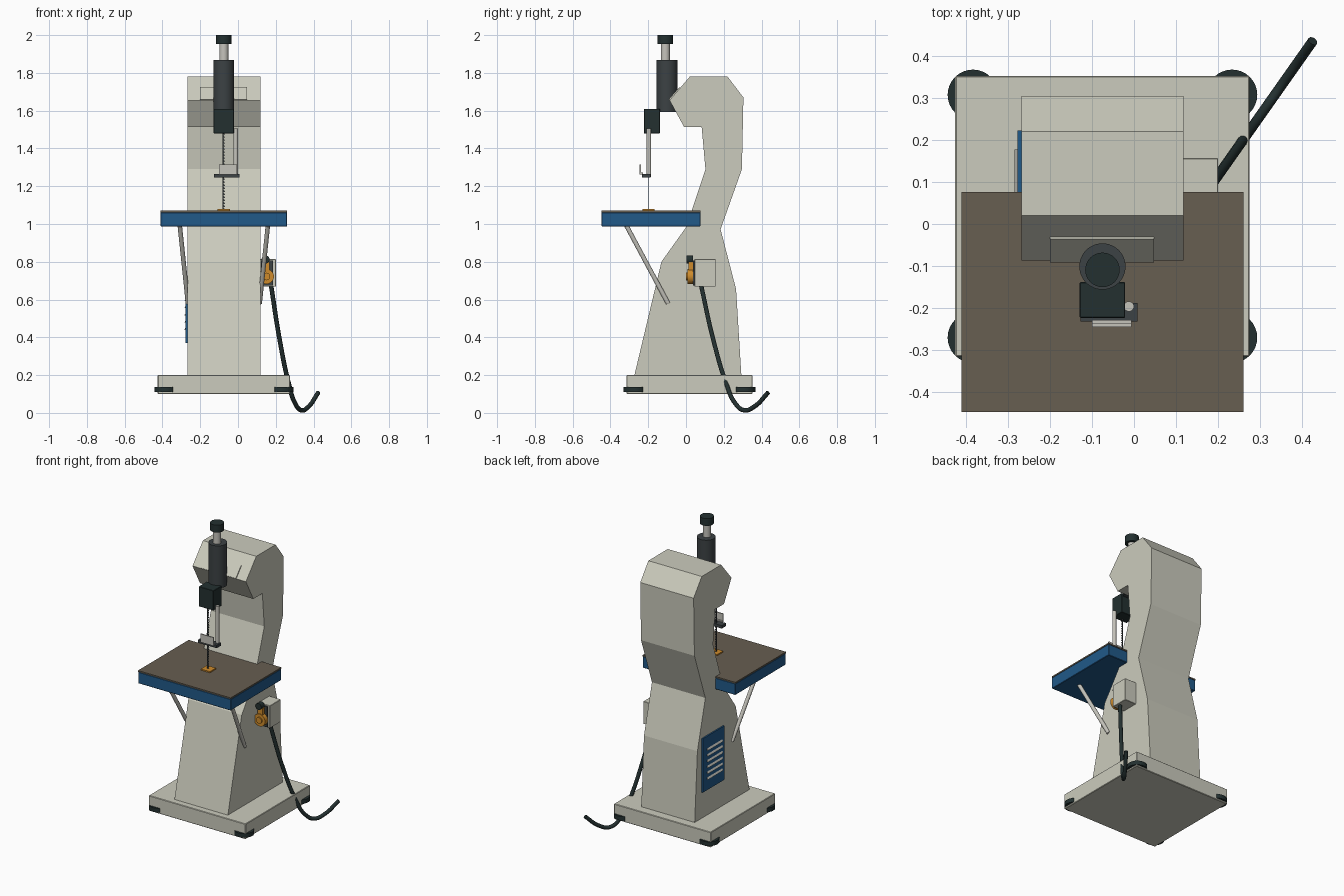
import bpy, bmesh, math
from mathutils import Vector

if "Cube" in bpy.data.objects:
    bpy.data.objects.remove(bpy.data.objects["Cube"])


def mat(name, r, g, b):
    m = bpy.data.materials.new(name)
    m.diffuse_color = (r, g, b, 1)
    m.use_nodes = True
    m.node_tree.nodes["Principled BSDF"].inputs["Base Color"].default_value = m.diffuse_color
    return m


CREAM = mat("cream paint", .60, .60, .51)
METAL = mat("pale metal", .56, .55, .50)
BLUE = mat("blue paint", .015, .10, .25)
BROWN = mat("brown table top", .135, .112, .082)
BLACK = mat("green black", .017, .030, .030)
GREY = mat("dark grey", .045, .054, .058)
ORANGE = mat("orange", .62, .26, .025)


def finish(name, bm, material, smooth=False):
    bmesh.ops.recalc_face_normals(bm, faces=bm.faces)
    me = bpy.data.meshes.new(name)
    bm.to_mesh(me)
    bm.free()
    me.materials.append(material)
    ob = bpy.data.objects.new(name, me)
    bpy.context.collection.objects.link(ob)
    if smooth:
        bpy.ops.object.select_all(action='DESELECT')
        ob.select_set(True)
        bpy.context.view_layer.objects.active = ob
        bpy.ops.object.shade_smooth_by_angle(angle=math.radians(35))
    return ob


def box(name, x0, x1, y0, y1, z0, z1, material, bevel=0):
    bm = bmesh.new()
    bmesh.ops.create_cube(bm, size=1)
    for v in bm.verts:
        v.co = ((x0 + x1) / 2 + v.co.x * (x1 - x0),
                (y0 + y1) / 2 + v.co.y * (y1 - y0),
                (z0 + z1) / 2 + v.co.z * (z1 - z0))
    if bevel:
        bmesh.ops.bevel(bm, geom=bm.edges[:], offset=bevel, segments=1, affect='EDGES')
    return finish(name, bm, material)


def rod(name, a, b, r, material, sides=32):
    a, b = Vector(a), Vector(b)
    bm = bmesh.new()
    bmesh.ops.create_cone(bm, cap_ends=True, segments=sides, radius1=r, radius2=r,
                          depth=(b - a).length)
    bm.transform((b - a).to_track_quat('Z', 'Y').to_matrix().to_4x4())
    bmesh.ops.translate(bm, vec=(a + b) / 2, verts=bm.verts)
    return finish(name, bm, material, True)


def prism(name, pts, vec, material):
    bm = bmesh.new()
    f = bm.faces.new([bm.verts.new(p) for p in pts])
    g = bmesh.ops.extrude_face_region(bm, geom=[f])["geom"]
    bmesh.ops.translate(bm, vec=vec, verts=[v for v in g if isinstance(v, bmesh.types.BMVert)])
    return finish(name, bm, material)


# Base and corner feet
box("base", -.425, .275, -.315, .352, .1, .2, CREAM, .003)
for i, x in enumerate((-.383, .233)):
    for j, y in enumerate((-.27, .307)):
        rod(f"foot_{i}{j}", (x, y, .11), (x, y, .137), .06, BLACK)

# C-shaped column extruded across its width
profile = [(-.273, .2), (.293, .2), (.265, .655), (.183, .972), (.296, 1.29), (.304, 1.67),
           (.22, 1.78), (.02, 1.78), (-.087, 1.655), (-.01, 1.513), (.083, 1.513),
           (.103, 1.29), (.002, .985), (-.13, .8)]
prism("column", [(-.268, y, z) for y, z in profile], (.386, 0, 0), CREAM)

# Thin cover plate on the sloping head face
prism("head_plate", [(-.2, -.031, 1.72), (.048, -.031, 1.72),
                     (.048, -.086, 1.656), (-.2, -.086, 1.656)], (0, -.005, .004), CREAM)

# Table, top surface, insert and struts
box("table", -.41, .26, -.447, .076, .987, 1.062, BLUE, .003)
box("table_top", -.41, .26, -.447, .076, 1.062, 1.071, BROWN)
box("table_insert", -.108, -.042, -.23, -.167, 1.07, 1.079, ORANGE)
for name, x0, x1 in (("left_strut", -.308, -.265), ("right_strut", .158, .115)):
    rod(name, (x0, -.315, .99), (x1, -.095, .58), .012, METAL, 16)

# Saw blade with teeth on one edge
teeth, z0, z1 = 26, 1.075, 1.49
step = (z1 - z0) / teeth
edge = []
for k in range(teeth):
    edge += [(-.069, -.202, z0 + k * step), (-.078, -.202, z0 + (k + .9) * step)]
prism("blade", [(-.082, -.202, z1), (-.082, -.202, z0)] + edge, (0, .004, 0), GREY)

# Feed cylinder, spindle and knob
rod("feed_cylinder", (-.075, -.101, 1.592), (-.075, -.101, 1.868), .055, GREY, 48)
rod("spindle", (-.075, -.109, 1.86), (-.075, -.109, 1.96), .024, METAL)
rod("top_knob", (-.075, -.109, 1.952), (-.075, -.109, 2.0), .041, BLACK)
box("guide_block", -.129, -.021, -.223, -.138, 1.48, 1.61, BLACK, .002)

# Blade guide
rod("guide_post", (-.012, -.196, 1.25), (-.012, -.196, 1.505), .012, METAL, 20)
box("guide_foot", -.127, .008, -.232, -.188, 1.246, 1.265, GREY)
box("guide_shield", -.1, -.006, -.245, -.237, 1.262, 1.316, METAL)
box("guide_shield_lip", -.1, -.006, -.24, -.228, 1.262, 1.272, METAL)

# Switch box with orange paddle and dark knob
box("switch_box", .11, .2, .045, .157, .668, .815, CREAM, .002)
box("switch_plate", .122, .186, .036, .046, .675, .808, GREY)
rod("switch_paddle", (.15, .008, .722), (.15, .037, .722), .04, ORANGE)
rod("switch_hub", (.15, .0, .722), (.15, .01, .722), .02, ORANGE)
box("switch_tab", .132, .168, .012, .036, .755, .8, ORANGE)
rod("switch_knob", (.146, .002, .812), (.146, .036, .812), .021, BLACK)

# Power cable
cu = bpy.data.curves.new("power_cable", 'CURVE')
cu.dimensions = '3D'
cu.bevel_depth = .012
cu.bevel_resolution = 3
cu.use_fill_caps = True
sp = cu.splines.new('BEZIER')
path = [(0, .675), (.18, .39), (.375, .155), (.5, .055), (.64, .014), (.8, .035), (1, .108)]
sp.bezier_points.add(len(path) - 1)
for p, (t, z) in zip(sp.bezier_points, path):
    p.co = (.175 + .25 * t, .08 + .355 * t, z)
    p.handle_left_type = p.handle_right_type = 'AUTO'
cu.materials.append(BLACK)
bpy.context.collection.objects.link(bpy.data.objects.new("power_cable", cu))

# Vent panel with louvres on the left side
box("vent_panel", -.277, -.262, 0, .222, .37, .722, BLUE)
for k in range(6):
    z = .44 + k * .038
    prism(f"louvre_{k}", [(-.276, .02, z), (-.284, .02, z), (-.276, .02, z + .014)],
          (0, .157, 0), METAL)
